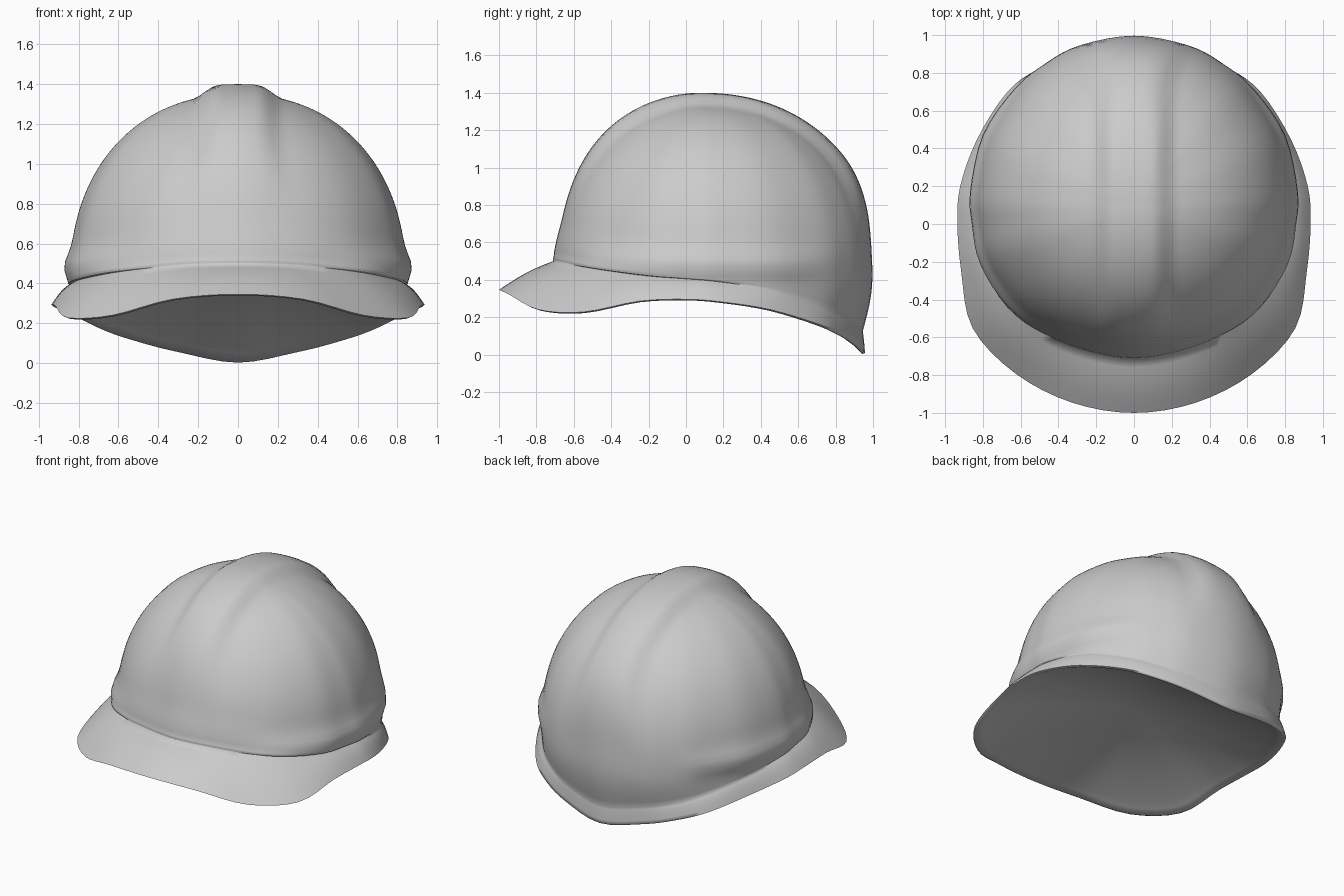
import bpy, bmesh, math
from mathutils import Vector

if "Cube" in bpy.data.objects:
    bpy.data.objects.remove(bpy.data.objects["Cube"])

# Half outlines from front centre, round the right side, to back centre
RIM = [(0, -1, .34), (.33, -.945, .315), (.63, -.79, .235), (.855, -.55, .222),
       (.915, -.25, .28), (.935, 0, .29), (.92, .2, .275), (.83, .45, .235),
       (.67, .7, .16), (.5, .825, .105), (.3, .905, .055), (0, .957, .003)]
BASE = [(0, -.71, .5), (.25, -.67, .495), (.47, -.58, .475), (.65, -.43, .45),
        (.79, -.2, .42), (.83, 0, .405), (.84, .17, .39), (.775, .46, .345),
        (.615, .7, .265), (.46, .82, .21), (.28, .9, .17), (0, .945, .125)]
SUB = 4                     # samples between outline points
APEX_Y, APEX_Z = .08, 1.35


def closed_loop(half):
    """Mirror a half outline and smooth it with a Catmull-Rom spline."""
    p = [Vector(v) for v in half]
    p += [Vector((-v.x, v.y, v.z)) for v in p[-2:0:-1]]
    n, out = len(p), []
    for i in range(n):
        a, b, c, d = (p[(i + k) % n] for k in (-1, 0, 1, 2))
        for s in range(SUB):
            t = s / SUB
            out.append(.5 * (2 * b + (c - a) * t + (2 * a - 5 * b + 4 * c - d) * t * t
                             + (3 * b - a - 3 * c + d) * t ** 3))
    return out


def smooth(a, b, v):
    t = max(0, min(1, (v - a) / (b - a)))
    return t * t * (3 - 2 * t)


def detail(v):
    """Add the central ridge and the swelling above the brim at the sides."""
    out = Vector((v.x, v.y - APEX_Y, 0))
    if out.length > 1e-4:
        out.normalize()
    swell = .03 * math.exp(-((v.z - .485) / .075) ** 2) * smooth(.5, .9, abs(out.x))
    edge = .2 + .12 * (1 - smooth(.45, 1.2, v.z))
    fade = smooth(.7, 1.3, v.z) if v.y < APEX_Y else smooth(.5, 1.05, v.z)
    ridge = .05 * (1 - smooth(edge - .11, edge + .03, abs(v.x))) * fade
    up = Vector((v.x, v.y - APEX_Y, v.z - .45)).normalized()
    return v + out * swell + up * ridge


rim, base = closed_loop(RIM), closed_loop(BASE)
equator = [Vector((b.x, b.y * (1 + .055 * smooth(.5, .95, b.y)), max(b.z + .02, .42)))
           for b in base]

# Brim, lower wall and dome as one stack of rings, preceded by the dished underside
rings = []
UNDER_Z, DISH = .42, 16
for i in range(1, DISH):
    s = i / DISH                     # 0 at the middle, 1 at the rim
    k = 1 - s ** 1.8
    rings.append([Vector((r.x * s, r.y * s, r.z + (UNDER_Z - r.z) * k)) for r in rim])
rings.append([Vector((r.x * .985, r.y * .985, r.z)) for r in rim])
for i in range(6):
    s = i / 6
    rings.append([r.lerp(b, s) + Vector((0, 0, .014 * math.sin(math.pi * s) + .006 * (1 - s)))
                  for r, b in zip(rim, base)])
for i in range(6):
    s = i / 6
    k = math.sin(s * math.pi / 2)
    ring = [Vector((b.x + (e.x - b.x) * k, b.y + (e.y - b.y) * k, b.z + (e.z - b.z) * s))
            for b, e in zip(base, equator)]
    rings.append([detail(v) for v in ring] if i else ring)
DOME = 40
for i in range(DOME):
    a = i / DOME * math.pi / 2
    ring = []
    for e in equator:
        front = 1 - smooth(-.65, .1, e.y)               # front leans back more
        power = 2.18 - .2 * front
        r, t = math.cos(a) ** (2 / power), math.sin(a) ** (2 / power)
        r *= 1 - .028 * front * smooth(-.05, .25, t)
        ring.append(detail(Vector((e.x * r, APEX_Y + (e.y - APEX_Y) * r,
                                   e.z + (APEX_Z - e.z) * t))))
    rings.append(ring)

bm = bmesh.new()
grid = [[bm.verts.new(v) for v in ring] for ring in rings]
n = len(rim)
for lo, hi in zip(grid, grid[1:]):
    for j in range(n):
        k = (j + 1) % n
        bm.faces.new((lo[j], lo[k], hi[k], hi[j]))
top = bm.verts.new(detail(Vector((0, APEX_Y, APEX_Z))))
under = bm.verts.new((0, 0, UNDER_Z))
for j in range(n):
    k = (j + 1) % n
    bm.faces.new((grid[-1][j], grid[-1][k], top))
    bm.faces.new((grid[0][k], grid[0][j], under))
bmesh.ops.recalc_face_normals(bm, faces=bm.faces)
mesh = bpy.data.meshes.new("helmet_shell")
bm.to_mesh(mesh)
bm.free()
shell = bpy.data.objects.new("helmet_shell", mesh)
bpy.context.collection.objects.link(shell)

# Smooth shading, sharp only at the rim
bpy.context.view_layer.objects.active = shell
shell.select_set(True)
bpy.ops.object.shade_smooth_by_angle(angle=math.radians(80))
